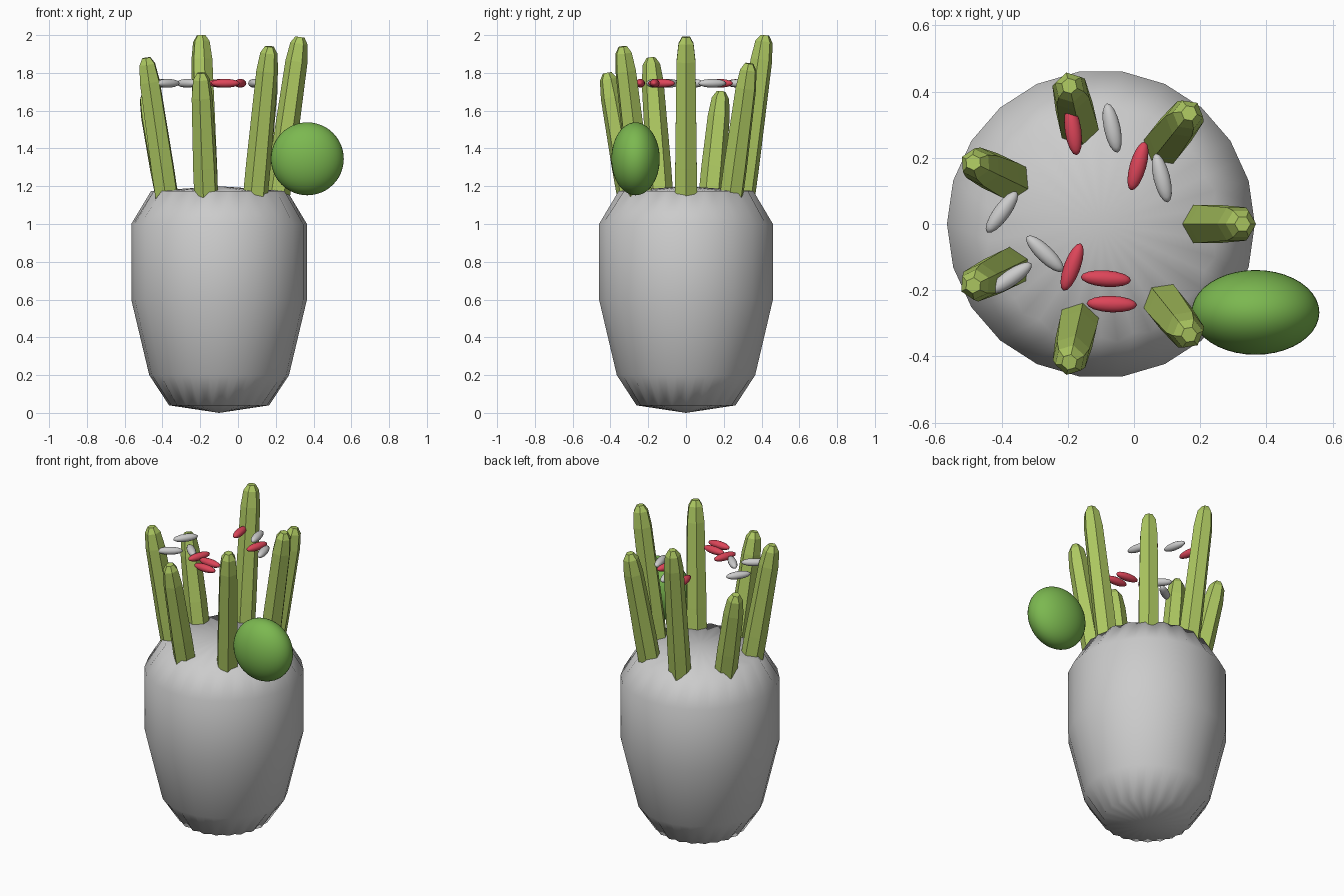
import bpy, bmesh, math
from mathutils import Vector, Matrix

if "Cube" in bpy.data.objects:
    bpy.data.objects.remove(bpy.data.objects["Cube"])

CX = -0.10  # axis of the body


def material(name, rgb):
    m = bpy.data.materials.new(name)
    m.diffuse_color = (*rgb, 1)
    m.use_nodes = True
    m.node_tree.nodes["Principled BSDF"].inputs["Base Color"].default_value = m.diffuse_color
    return m


LEAF = material("leaf_green", (0.42, 0.58, 0.12))
LIME = material("lime_green", (0.2, 0.48, 0.08))
RED = material("seed_red", (0.72, 0.06, 0.1))


def finish(name, bm, mat=None, smooth=True):
    bmesh.ops.recalc_face_normals(bm, faces=bm.faces[:])
    mesh = bpy.data.meshes.new(name)
    for f in bm.faces:
        f.smooth = smooth
    bm.to_mesh(mesh)
    bm.free()
    ob = bpy.data.objects.new(name, mesh)
    bpy.context.collection.objects.link(ob)
    if mat:
        mesh.materials.append(mat)
    return ob


def skin(bm, rings):
    for a, b in zip(rings, rings[1:]):
        n = len(a)
        for i in range(n):
            j = (i + 1) % n
            bm.faces.new((a[i], a[j], b[j], b[i]))


def fan(bm, ring, tip):
    v = bm.verts.new(tip)
    for i in range(len(ring)):
        bm.faces.new((ring[i], ring[(i + 1) % len(ring)], v))


# Body: 22-sided vessel, slightly pleated at both end rims, closed by shallow cones
SIDES = 22
bm = bmesh.new()
rings = []
for r, z, pleat in [(0.265, 0.04, 0.95), (0.37, 0.2, 1), (0.465, 0.6, 1),
                    (0.465, 1.0, 1), (0.36, 1.175, 0.96)]:
    ring = []
    for i in range(2 * SIDES):
        a = math.pi * i / SIDES
        k = math.cos(math.pi / SIDES) * pleat if i % 2 else 1
        ring.append(bm.verts.new((CX + r * k * math.cos(a), r * k * math.sin(a), z)))
    rings.append(ring)
skin(bm, rings)
fan(bm, rings[0], (CX, 0, 0))
fan(bm, rings[-1], (CX, 0, 1.2))
finish("body", bm)

# Leaves: seven hexagonal stalks leaning outward
for n, top in enumerate([1.99, 1.85, 2.0, 1.70, 1.88, 1.80, 1.94]):
    turn = Matrix.Rotation(2 * math.pi * n / 7, 3, 'Z')
    slope = (0.428 - 0.313) / (top - 1.18)
    bm = bmesh.new()
    rings = []
    for z, r in [(1.02, 0.066), (1.3, 0.066), (top - 0.13, 0.058),
                 (top - 0.035, 0.046), (top, 0.024)]:
        c = 0.313 + slope * (z - 1.18)
        ring = []
        for i in range(6):
            a = i * math.pi / 3
            p = turn @ Vector((c + r * math.cos(a), r * math.sin(a), z - slope * r * math.cos(a)))
            ring.append(bm.verts.new((p.x + CX, p.y, min(p.z, 2.0))))
        rings.append(ring)
    skin(bm, rings)
    bm.faces.new(rings[0])
    bm.faces.new(rings[-1])
    finish(f"leaf_{n + 1}", bm, LEAF, smooth=False)


def ellipsoid(name, loc, radii, angle, mat, u, v):
    bm = bmesh.new()
    m = (Matrix.Translation(loc) @ Matrix.Rotation(math.radians(angle), 4, 'Z')
         @ Matrix.Diagonal((*radii, 1)))
    bmesh.ops.create_uvsphere(bm, u_segments=u, v_segments=v, radius=1, matrix=m)
    return finish(name, bm, mat)


# Fruit beside the rim
ellipsoid("fruit", (0.367, -0.267, 1.345), (0.193, 0.128, 0.193), 0, LIME, 40, 24)

# Seeds floating level between the leaves: x, y, heading
RED_SEEDS = [(-0.184, 0.283, 98), (0.012, 0.175, 74), (-0.187, -0.13, 70),
             (-0.085, -0.165, 176), (-0.067, -0.242, 178)]
GREY_SEEDS = [(-0.066, 0.29, 102), (0.084, 0.139, 104), (-0.399, 0.036, 54),
              (-0.269, -0.09, 136), (-0.372, -0.163, 35)]
for label, seeds, mat in (("red", RED_SEEDS, RED), ("grey", GREY_SEEDS, None)):
    for n, (x, y, a) in enumerate(seeds):
        ellipsoid(f"{label}_seed_{n + 1}", (x, y, 1.745), (0.076, 0.025, 0.023), a, mat, 16, 10)
